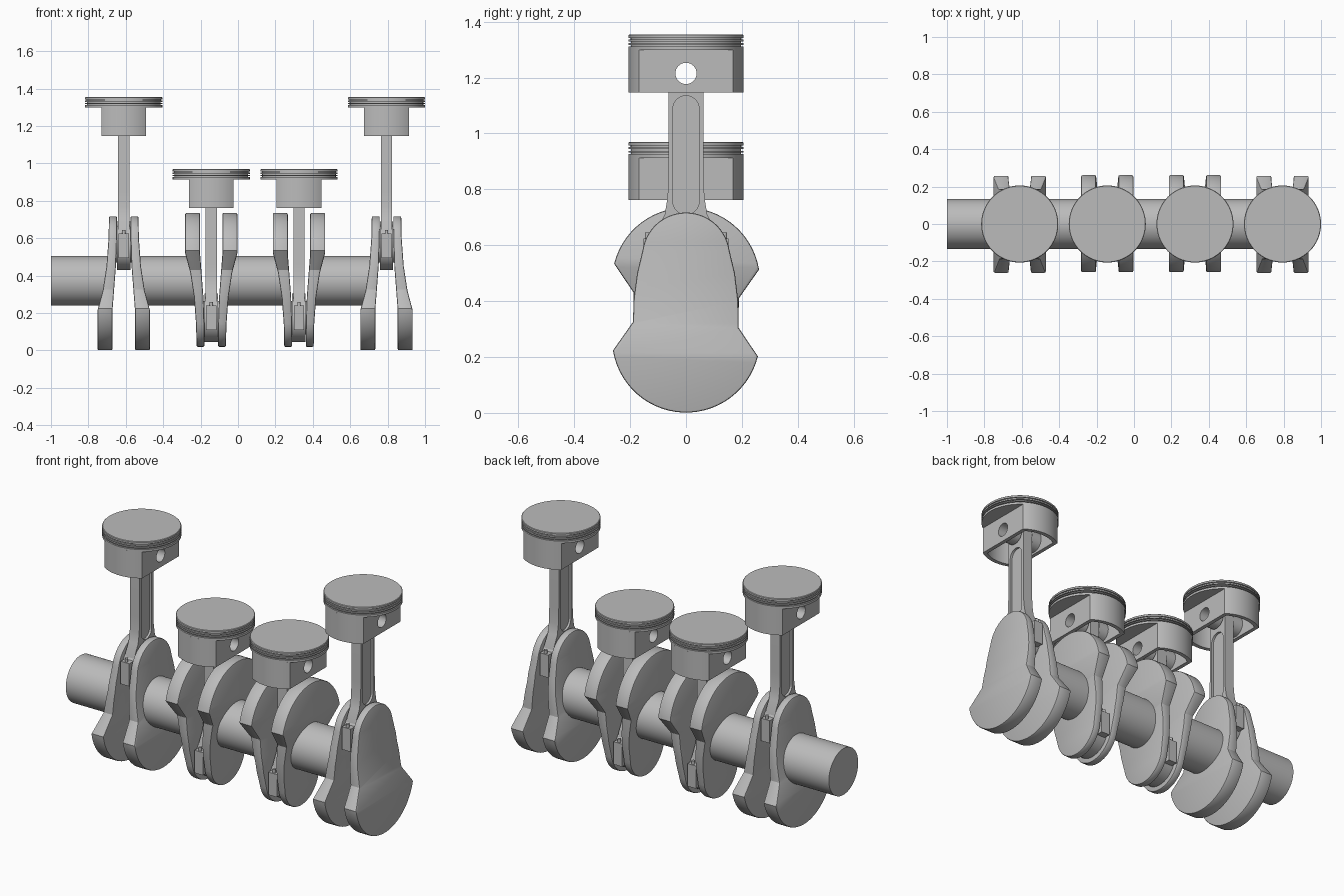
import bpy, bmesh, math
from mathutils import Vector

if "Cube" in bpy.data.objects:
    bpy.data.objects.remove(bpy.data.objects["Cube"])

AXIS_Z = 0.368                       # crankshaft height
THROW = 0.1925                       # crank pin offset
CRANKS = [(-0.611, 1), (-0.143, -1), (0.326, -1), (0.794, 1)]   # x, up or down
R = 0.206                            # piston radius

steel = bpy.data.materials.new("grey_steel")
steel.diffuse_color = (0.5, 0.5, 0.5, 1)
steel.use_nodes = True
steel.node_tree.nodes["Principled BSDF"].inputs["Base Color"].default_value = steel.diffuse_color


def arc(cu, cv, r, a0, a1, n):
    return [(cu + r * math.cos(math.radians(a0 + (a1 - a0) * i / n)),
             cv + r * math.sin(math.radians(a0 + (a1 - a0) * i / n))) for i in range(n + 1)]


def circle(cu, cv, r, n=48):
    return arc(cu, cv, r, 0, 360, n)[:-1]


def box(u0, u1, v0, v1):
    return [(u0, v0), (u1, v0), (u1, v1), (u0, v1)]


def extrude(pts, h0, h1, axis="x"):
    """Solid prism from an outline, along x (outline in yz) or z (outline in xy)."""
    bm = bmesh.new()
    ends = []
    for h in (h0, h1):
        ends.append([bm.verts.new((h, u, v) if axis == "x" else (u, v, h)) for u, v in pts])
    n = len(pts)
    bm.faces.new(ends[0])
    bm.faces.new(ends[1])
    for i in range(n):
        j = (i + 1) % n
        bm.faces.new((ends[0][i], ends[0][j], ends[1][j], ends[1][i]))
    return bm


def make(name, bm):
    bmesh.ops.recalc_face_normals(bm, faces=bm.faces)
    me = bpy.data.meshes.new(name)
    bm.to_mesh(me)
    bm.free()
    me.materials.append(steel)
    ob = bpy.data.objects.new(name, me)
    bpy.context.collection.objects.link(ob)
    return ob


def cut(ob, *cutters):
    """Subtract solids from an object and keep the plain result."""
    for bm in cutters:
        tool = make("cutter", bm)
        mod = ob.modifiers.new("cut", "BOOLEAN")
        mod.operation, mod.solver, mod.object = "DIFFERENCE", "EXACT", tool
        dg = bpy.context.evaluated_depsgraph_get()
        me = bpy.data.meshes.new_from_object(ob.evaluated_get(dg))
        ob.modifiers.clear()
        ob.data = me
        bpy.data.objects.remove(tool)
    return ob


def smooth(ob, deg=30):
    ob.data.shade_smooth()
    ob.data.set_sharp_from_angle(angle=math.radians(deg))
    return ob


def lathe(profile, n=72):
    bm = bmesh.new()
    rings = [[bm.verts.new((x, y, z)) for x, y in circle(0, 0, r, n)] for r, z in profile]
    for a, b in zip(rings, rings[1:]):
        for i in range(n):
            j = (i + 1) % n
            bm.faces.new((a[i], a[j], b[j], b[i]))
    bm.faces.new(rings[0])
    bm.faces.new(rings[-1])
    return bm


# Web: counterweight at the bottom, narrow arm at the top, heights relative to the shaft
def web(side):
    pts = (arc(0, 0.266, 0.265, -13.9, -170.7, 28)
           + [(-0.19, 0.325), (-0.187, 0.41), (-0.175, 0.50)]
           + arc(0, 0.56, 0.157, 172, 8, 28)
           + [(0.175, 0.50), (0.187, 0.40), (0.188, 0.305)])
    bm = extrude(pts, 0, 1)
    # height, inner and outer distance from the crank centre
    folds = [(-1, 0.06, 0.14), (0.215, 0.06, 0.14), (0.32, 0.052, 0.112),
             (0.45, 0.042, 0.092), (0.6, 0.037, 0.081), (0.75, 0.036, 0.078)]
    for z, _, _ in folds[1:5]:
        bmesh.ops.bisect_plane(bm, geom=bm.verts[:] + bm.edges[:] + bm.faces[:],
                               plane_co=(0, 0, z), plane_no=(0, 0, 1))
    for v in bm.verts:
        for (z0, i0, o0), (z1, i1, o1) in zip(folds, folds[1:]):
            if z0 <= v.co.z <= z1:
                t = (v.co.z - z0) / (z1 - z0)
                inner, outer = i0 + t * (i1 - i0), o0 + t * (o1 - o0)
                v.co.x = side * (inner if v.co.x < 0.5 else outer)
                break
        v.co.z -= AXIS_Z
    bmesh.ops.recalc_face_normals(bm, faces=bm.faces)
    # soften the rim between the side faces and the outline wall
    rim = [e for e in bm.edges if len(e.link_faces) == 2
           and max(abs(f.normal.x) for f in e.link_faces) > 0.8
           and min(abs(f.normal.x) for f in e.link_faces) < 0.7]
    bmesh.ops.bevel(bm, geom=rim, offset=0.007, segments=2, profile=0.5, affect="EDGES")
    return smooth(make("crank_web", bm), 25)


# Piston parts, drawn at the raised position
PIN = 1.215


def pin_hole():
    return extrude(circle(0, PIN, 0.038, 32), -0.3, 0.3)


def skirt_outline(r, w):
    a = math.degrees(math.acos(w / r))
    return arc(0, 0, r, a, 180 - a, 24) + arc(0, 0, r, 180 + a, 360 - a, 24)


crown = smooth(make("piston_crown", lathe([
    (R, 1.298), (R, 1.311), (0.197, 1.311), (0.197, 1.317), (R, 1.317), (R, 1.323),
    (0.197, 1.323), (0.197, 1.329), (R, 1.329), (R, 1.337), (0.199, 1.337), (0.199, 1.342),
    (R, 1.342), (R, 1.352), (0.203, 1.355)])))
skirt = smooth(cut(make("piston_skirt", extrude(skirt_outline(R, 0.12), 1.146, 1.30, "z")),
                   extrude(skirt_outline(0.184, 0.098), 1.10, 1.285, "z"), pin_hole()))
bosses = [smooth(cut(make("pin_boss", extrude(circle(0, PIN, 0.058), s * 0.036, s * 0.105)),
                     pin_hole())) for s in (-1, 1)]

# Connecting rod with recessed sides and an open small end
half = [(0.0625, 0.86), (0.066, 0.77), (0.076, 0.71), (0.105, 0.655), (0.11, 0.56)]
rod_pts = arc(0, PIN, 0.0625, 180, 0, 24) + half + [(-y, z) for y, z in reversed(half)]
slot = arc(0, 1.088, 0.047, 0, 180, 16) + arc(0, 0.757, 0.047, 180, 360, 16)
rod = smooth(cut(make("connecting_rod", extrude(rod_pts, -0.03, 0.03)), pin_hole(),
                 extrude(slot, 0.017, 0.1), extrude(slot, -0.1, -0.017)))

# Big end, its bolt lugs and bolts, and the crank pin
PZ = AXIS_Z + THROW
big_end = smooth(make("rod_big_end", extrude(circle(0, PZ, 0.13), -0.036, 0.036)))
pin = smooth(make("crank_pin", extrude(circle(0, PZ, 0.09), -0.05, 0.05)))
lugs = [make("bolt_lug", extrude(box(-0.152, 0.152, 0.495, 0.625), -0.027, 0.027))]
bolts = [smooth(make("rod_bolt", extrude(circle(0, s * 0.138, 0.009, 16), 0.62, 0.645, "z")))
         for s in (-1, 1)]
webs = [web(-1), web(1)]

# Place one full set at every crank, sharing the meshes
moving = [crown, skirt, rod, big_end, pin] + bosses + lugs + bolts
for k, (x, up) in enumerate(CRANKS):
    for src in moving + webs:
        ob = src
        if k:
            ob = src.copy()
            bpy.context.collection.objects.link(ob)
        if src in webs:
            ob.location = (x, 0, AXIS_Z)
            ob.rotation_euler = (0 if up > 0 else math.pi, 0, 0)
        else:
            ob.location = (x, 0, 0 if up > 0 else -2 * THROW)

# Main shaft sections between the cranks
starts = [-1.0] + [x + 0.07 for x, _ in CRANKS[:-1]]
for a, (x, _) in zip(starts, CRANKS):
    smooth(make("main_shaft", extrude(circle(0, AXIS_Z + 0.004, 0.133, 64), a, x - 0.07)))
